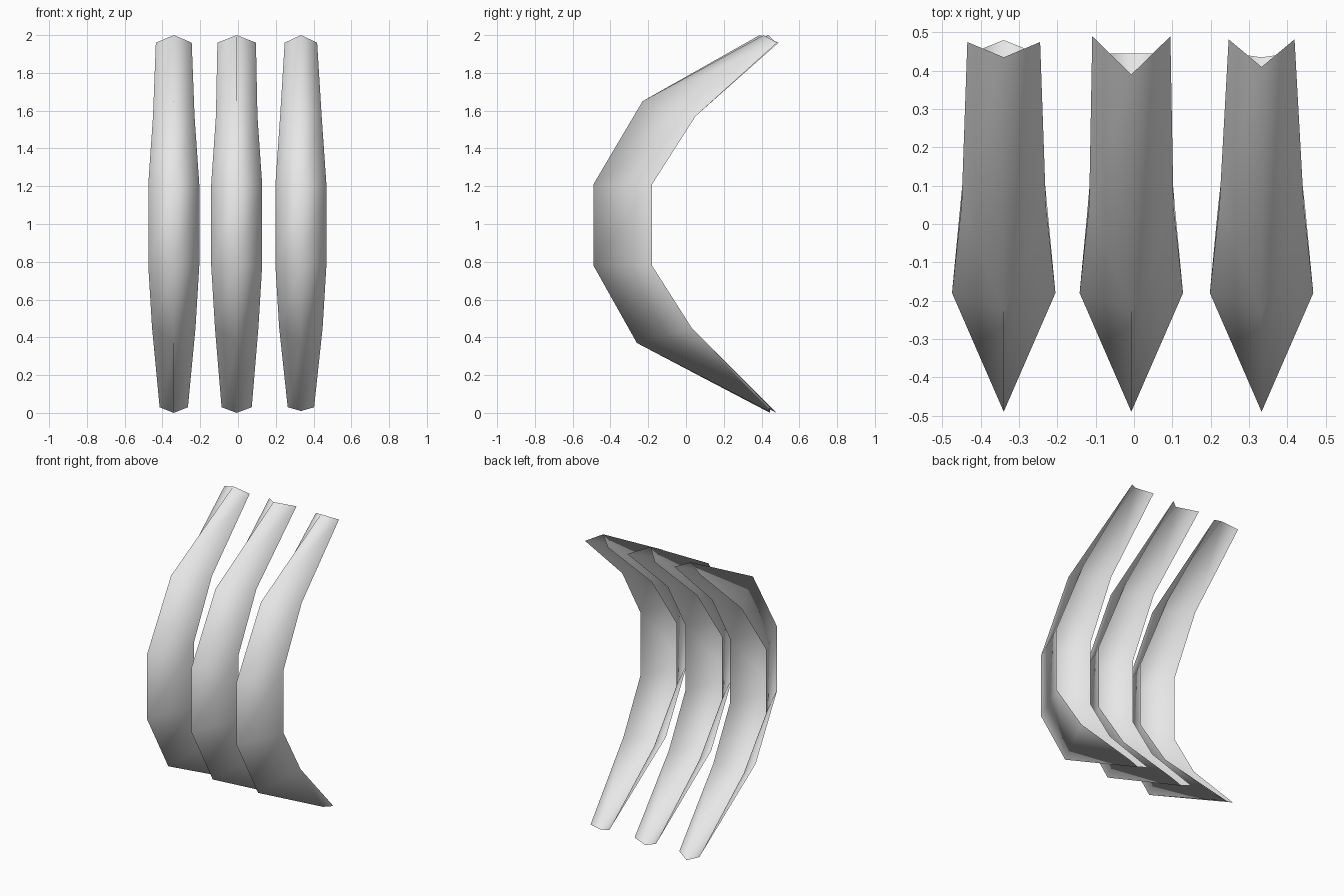
import bpy

cube = bpy.data.objects.get("Cube")
if cube:
    bpy.data.objects.remove(cube, do_unlink=True)

grey = bpy.data.materials.new("light_grey")
grey.use_nodes = True
colour = (0.8, 0.8, 0.8, 1)
grey.diffuse_color = colour
grey.node_tree.nodes["Principled BSDF"].inputs["Base Color"].default_value = colour

# Shared middle rings: half width, ridge (y, z), side edges (y, z)
MIDDLE = [
    (0.115, (-0.26, 0.37), (0.03, 0.45)),
    (0.135, (-0.49, 0.78), (-0.18, 0.78)),
    (0.135, (-0.49, 1.21), (-0.18, 1.21)),
    (0.11, (-0.23, 1.65), (0.05, 1.57)),
]


def curved_blade(name, x, bottom, top):
    """Open V-shaped sheet swept along a bow, with its own end rings."""
    rings = [bottom] + MIDDLE + [top]
    verts, faces = [], []
    for half, (ry, rz), (sy, sz) in rings:
        verts += [(x - half, sy, sz), (x, ry, rz), (x + half, sy, sz)]
    for i in range(len(rings) - 1):
        for j in range(2):
            a = i * 3 + j
            faces.append((a, a + 1, a + 4, a + 3))
    mesh = bpy.data.meshes.new(name)
    mesh.from_pydata(verts, [], faces)
    mesh.materials.append(grey)
    mesh.shade_smooth()
    obj = bpy.data.objects.new(name, mesh)
    bpy.context.collection.objects.link(obj)


# Three blades side by side, with slightly different tips
curved_blade("right_blade", -0.34,
             (0.075, (0.48, 0.0), (0.45, 0.03)),
             (0.095, (0.435, 2.0), (0.475, 1.96)))
curved_blade("centre_blade", -0.007,
             (0.08, (0.445, 0.0), (0.445, 0.03)),
             (0.102, (0.39, 2.0), (0.49, 1.96)))
curved_blade("left_blade", 0.333,
             (0.07, (0.435, 0.01), (0.445, 0.03)),
             (0.086, (0.41, 2.0), (0.482, 1.96)))
